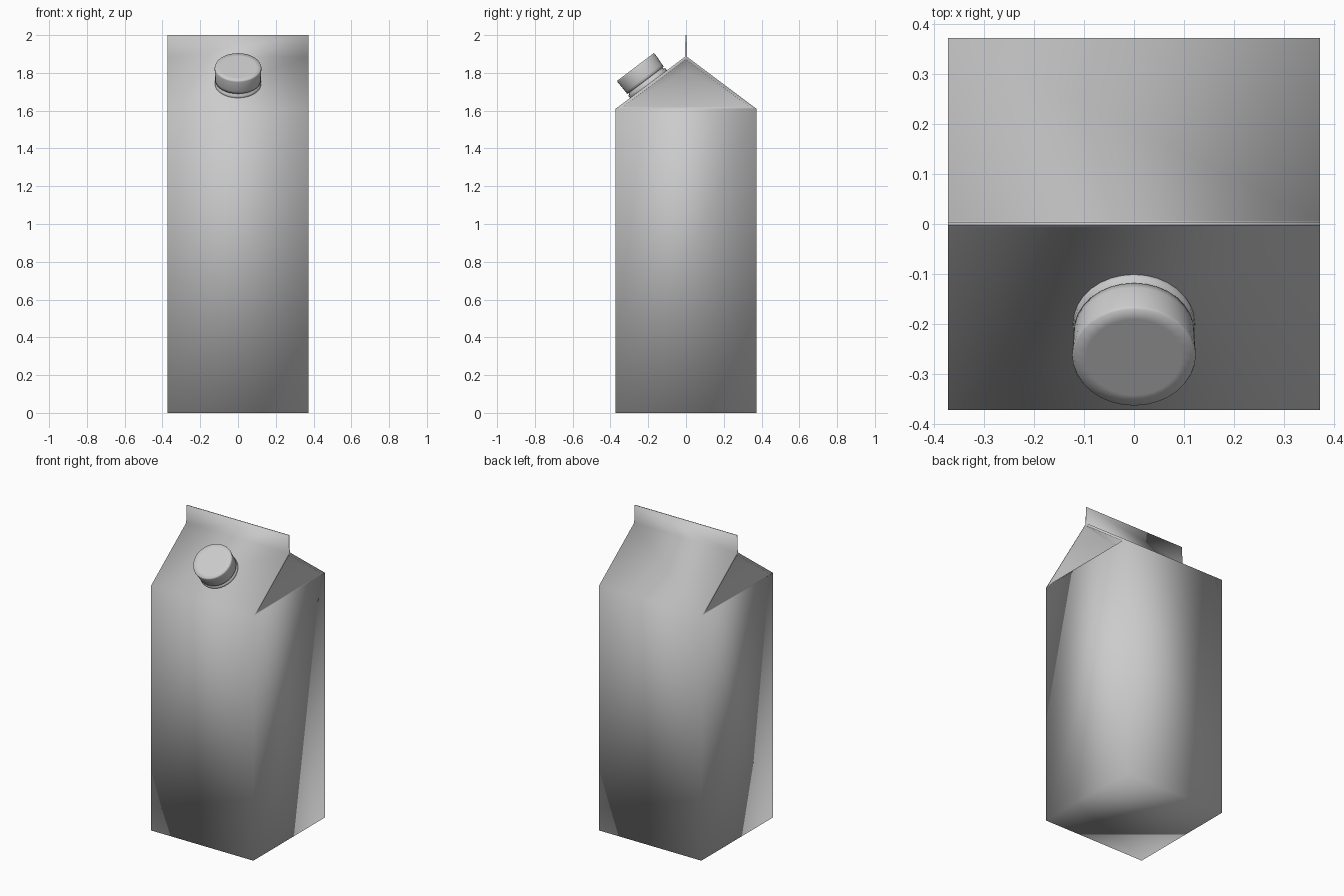
import bpy, bmesh, math
from mathutils import Matrix

if "Cube" in bpy.data.objects:
    bpy.data.objects.remove(bpy.data.objects["Cube"])

W, EAVE, RIDGE, TOP = 0.373, 1.61, 1.885, 2.0


def finish(name, bm, matrix=None):
    bmesh.ops.recalc_face_normals(bm, faces=bm.faces)
    for f in bm.faces:
        f.smooth = True
    mesh = bpy.data.meshes.new(name)
    bm.to_mesh(mesh)
    bm.free()
    obj = bpy.data.objects.new(name, mesh)
    bpy.context.collection.objects.link(obj)
    if matrix:
        obj.matrix_world = matrix
    return obj


# carton: box, gable roof and sealed fin; each profile level is (half depth, z)
bm = bmesh.new()
levels = [(W, 0), (W, EAVE), (0.006, RIDGE), (0.003, TOP)]
ends = []
for sx in (-1, 1):
    cols = [[bm.verts.new((sx * W, sy * y, z)) for y, z in levels] for sy in (-1, 1)]
    ends.append(cols)
    f, b = cols
    # side wall and fin end
    bm.faces.new((f[0], b[0], b[1], f[1]))
    bm.faces.new((f[2], b[2], b[3], f[3]))
    # thin rim round the gable, then the panels folded inward to a point
    outer = [f[1], b[1], b[2], f[2]]
    inner = [bm.verts.new((sx * W, y, z)) for y, z in
             [(-0.335, 1.62), (0.335, 1.62), (0.004, 1.868), (-0.004, 1.868)]]
    apex = bm.verts.new((sx * 0.12, 0, 1.81))
    for i in range(4):
        j = (i + 1) % 4
        bm.faces.new((outer[i], outer[j], inner[j], inner[i]))
        bm.faces.new((inner[i], inner[j], apex))

# front and back walls, roof slopes and fin sides
left, right = ends
for s in (0, 1):
    for i in range(3):
        bm.faces.new((left[s][i], right[s][i], right[s][i + 1], left[s][i + 1]))
# bottom and fin top
for i in (0, 3):
    bm.faces.new((left[0][i], right[0][i], right[1][i], left[1][i]))
finish("carton", bm)


# turned part from a (radius, height) profile
def lathe(name, profile, matrix, sides=32):
    bm = bmesh.new()
    rings = [[bm.verts.new((r * math.cos(a), r * math.sin(a), z))
              for a in (2 * math.pi * k / sides for k in range(sides))]
             for r, z in profile]
    for lo, hi in zip(rings, rings[1:]):
        for k in range(sides):
            n = (k + 1) % sides
            bm.faces.new((lo[k], lo[n], hi[n], hi[k]))
    bm.faces.new(rings[0])
    bm.faces.new(rings[-1])
    return finish(name, bm, matrix)


# screw cap and its collar, square to the front roof slope
tilt = Matrix.Translation((0, -0.197, 1.738)) @ Matrix.Rotation(math.radians(37), 4, 'X')
lathe("cap_collar", [(0.122, -0.01), (0.122, 0.018), (0.112, 0.022), (0.112, 0.04)], tilt)
lathe("cap", [(0.115, 0.028), (0.121, 0.03), (0.121, 0.045), (0.124, 0.11),
              (0.121, 0.117), (0.095, 0.117)], tilt)
